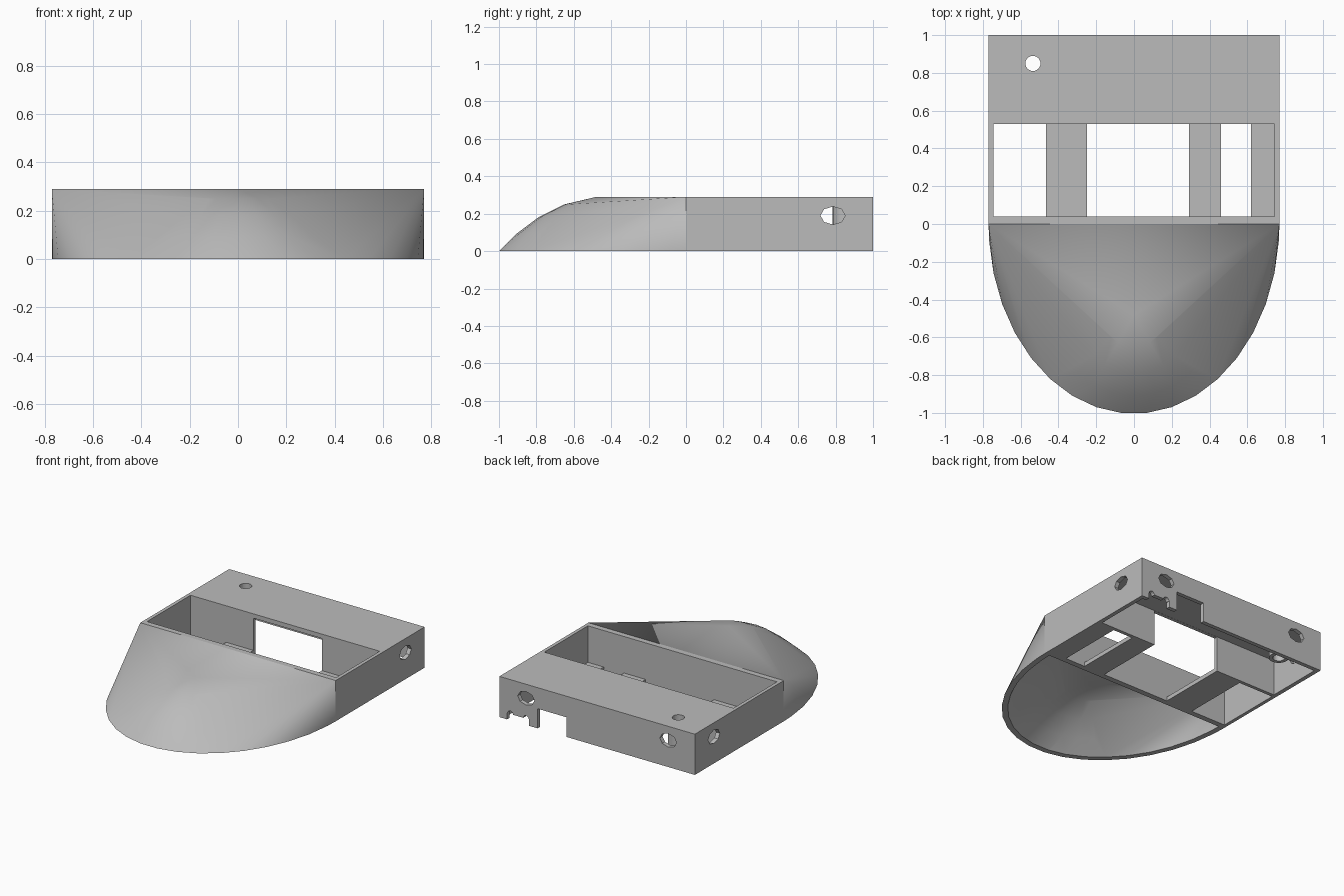
import bpy, bmesh
from math import sin, cos, pi, radians
from mathutils import Matrix, Vector

default = bpy.data.objects.get("Cube")
if default:
    bpy.data.objects.remove(default, do_unlink=True)

W, H, T = 0.77, 0.29, 0.03   # half width, height, wall thickness

grey = bpy.data.materials.new("plain_grey")
grey.use_nodes = True
grey.diffuse_color = (0.5, 0.5, 0.5, 1)
bsdf = next(n for n in grey.node_tree.nodes if n.type == 'BSDF_PRINCIPLED')
bsdf.inputs["Base Color"].default_value = (0.5, 0.5, 0.5, 1)


def finish(name, bm):
    bmesh.ops.recalc_face_normals(bm, faces=bm.faces)
    mesh = bpy.data.meshes.new(name)
    bm.to_mesh(mesh)
    bm.free()
    mesh.materials.append(grey)
    obj = bpy.data.objects.new(name, mesh)
    bpy.context.collection.objects.link(obj)
    return obj


def box(name, xs, ys, zs):
    bm = bmesh.new()
    lo, hi = Vector((xs[0], ys[0], zs[0])), Vector((xs[1], ys[1], zs[1]))
    m = Matrix.Translation((lo + hi) / 2) @ Matrix.Diagonal((*(hi - lo), 1))
    bmesh.ops.create_cube(bm, size=1, matrix=m)
    return finish(name, bm)


def rod(name, center, axis, length, rx, ry, sides):
    # cylinder along an axis; rx is the horizontal radius, ry the other one
    rot = {'X': Matrix.Rotation(pi / 2, 4, 'Z') @ Matrix.Rotation(pi / 2, 4, 'X'),
           'Y': Matrix.Rotation(pi / 2, 4, 'X'), 'Z': Matrix.Identity(4)}[axis]
    m = Matrix.Translation(center) @ rot @ Matrix.Diagonal((rx, ry, length, 1))
    bm = bmesh.new()
    bmesh.ops.create_cone(bm, cap_ends=True, segments=sides, radius1=1,
                          radius2=1, depth=1, matrix=m)
    return finish(name, bm)


def cut(obj, cutter):
    mod = obj.modifiers.new("cut", 'BOOLEAN')
    mod.operation, mod.solver, mod.object = 'DIFFERENCE', 'EXACT', cutter
    bpy.context.view_layer.update()
    dg = bpy.context.evaluated_depsgraph_get()
    mesh = bpy.data.meshes.new_from_object(obj.evaluated_get(dg))
    obj.modifiers.clear()
    obj.data = mesh
    bpy.data.objects.remove(cutter, do_unlink=True)


def nose_hull(name, inset, back, bottom):
    # elliptical base, two upper corners and a round dome, wrapped together
    kx, ky, kz = (W - inset) / W, 1 - inset, (H - inset * 0.8) / H
    pts = []
    for i in range(18):
        a = radians(-85 + 10 * i)
        pts.append((W * sin(a), -1.004 * cos(a), 0))
    for r, z in ((0.43, 0.09), (0.31, 0.18), (0.17, 0.25), (0, H)):
        for i in range(24 if r else 1):
            a = 2 * pi * i / 24
            pts.append((r * sin(a), -0.48 - r * cos(a), z))
    for x in (-W, W):
        pts += [(x, 0, z) for z in (0, H)]
    pts = [(x * kx, y * ky, z * kz) for x, y, z in pts]
    # stretch a cutter backwards and downwards past the shell
    if back:
        pts += [(x, back, z) for x, y, z in pts if y == 0]
        pts += [(x, y, bottom) for x, y, z in pts if z == 0]
    bm = bmesh.new()
    for p in pts:
        bm.verts.new(p)
    res = bmesh.ops.convex_hull(bm, input=bm.verts)
    loose = [v for v in bm.verts if not v.link_faces]
    bmesh.ops.delete(bm, geom=loose, context='VERTS')
    return finish(name, bm)


# Rear housing with upper pocket and open-bottomed back compartment
body = box("rear_housing", (-W, W), (0, 1), (0, H))
cut(body, box("pocket", (-0.745, 0.745), (0.04, 0.53), (T, 1)))
cut(body, box("compartment", (-W + T, W - T), (0.555, 1 - T), (-1, H - T)))

# Openings in the pocket floor and its back wall
for a, b in ((-0.745, -0.465), (-0.25, 0.29), (0.46, 0.62)):
    cut(body, box("floor_hole", (a, b), (0.04, 0.53), (-0.1, 0.1)))
cut(body, box("wall_window", (-0.25, 0.29), (0.5, 0.6), (-0.1, H - T - 0.001)))

# Cable holes at the rear corners
for s in (-1, 1):
    cut(body, rod("side_hole", (s * W, 0.785, 0.19), 'X', 0.2, 0.066, 0.048, 8))
    cut(body, rod("back_hole", (s * 0.56, 1, 0.19), 'Y', 0.2, 0.066, 0.048, 8))

# Notches in the lower back edge
cut(body, box("wide_notch", (0.24, 0.47), (0.9, 1.1), (-0.1, 0.14)))
cut(body, box("small_notch", (0.535, 0.71), (0.9, 1.1), (-0.1, 0.045)))
for x in (0.56, 0.685):
    cut(body, rod("notch_corner", (x, 1, 0.045), 'Y', 0.2, 0.022, 0.022, 12))

# Screw boss under the round top hole
boss = rod("screw_boss", (-0.535, 0.85, 0.17), 'Z', 0.19, 0.066, 0.066, 24)
for part in (body, boss):
    cut(part, rod("screw_hole", (-0.535, 0.85, 0.2), 'Z', 0.6, 0.04, 0.04, 24))

# Hollow rounded nose
nose = nose_hull("nose_shell", 0, 0, 0)
cut(nose, nose_hull("nose_cavity", 0.04, 0.1, -0.1))

# Soft shading on the curved parts, flat on the housing
for part in (nose, boss):
    bpy.ops.object.select_all(action='DESELECT')
    part.select_set(True)
    bpy.context.view_layer.objects.active = part
    bpy.ops.object.shade_smooth_by_angle(angle=radians(30))
